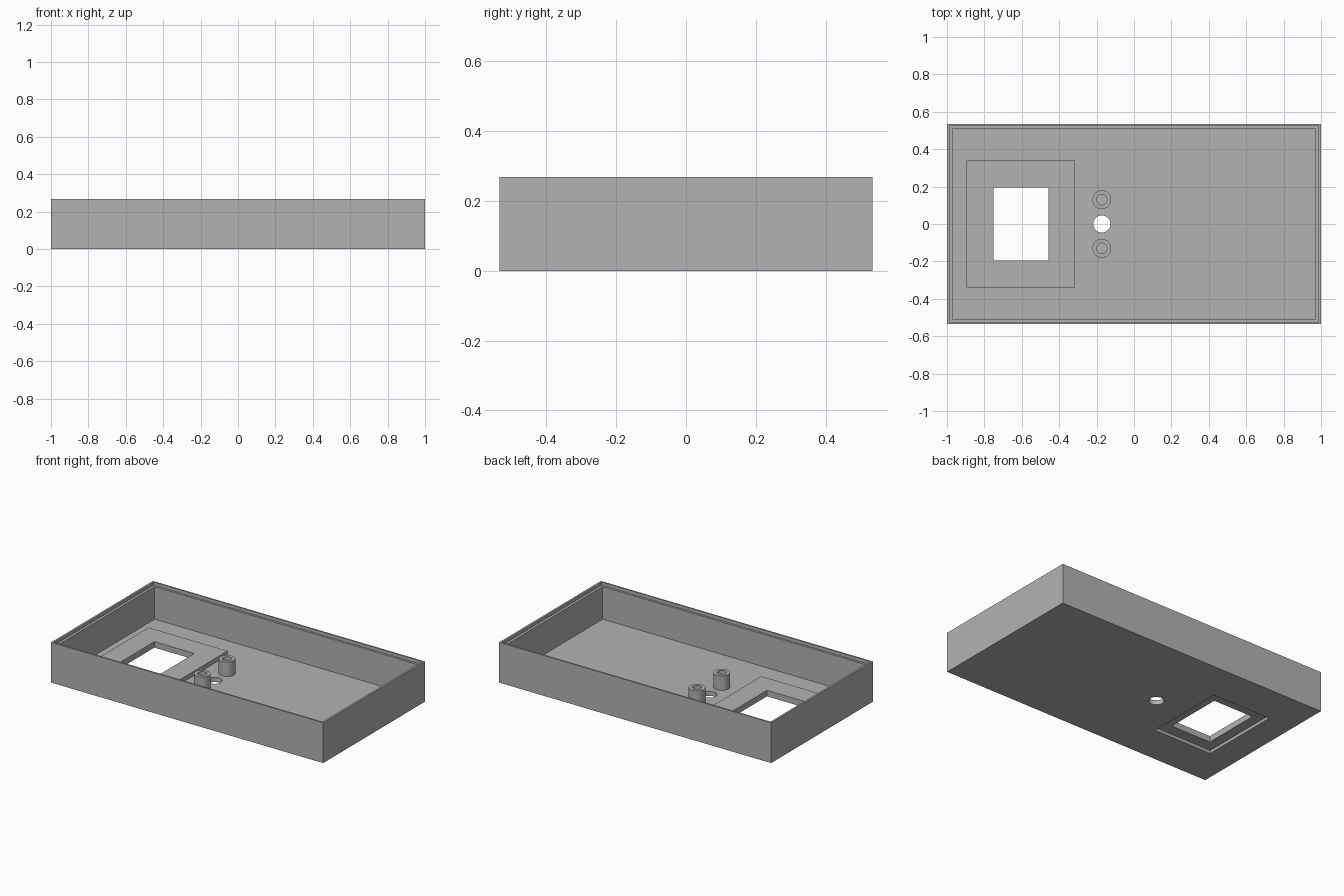
import bpy
import math

if "Cube" in bpy.data.objects:
    bpy.data.objects.remove(bpy.data.objects["Cube"], do_unlink=True)

# Main dimensions
HX, HY, HEIGHT = 1.0, 0.534, 0.268
WALL, RIM = 0.03, 0.013
FLOOR, LEDGE = 0.031, 0.247
FRAME_TOP, RECESS = 0.06, 0.02
WIN_X, POST_X, POST_Y, POST_TOP = -0.605, -0.172, 0.13, 0.127
OVER = 0.1  # how far cutters poke out

grey = bpy.data.materials.new("grey plastic")
grey.use_nodes = True
colour = (0.45, 0.45, 0.45, 1)
grey.diffuse_color = colour
grey.node_tree.nodes["Principled BSDF"].inputs["Base Color"].default_value = colour


def finish(name):
    ob = bpy.context.object
    ob.name = ob.data.name = name
    bpy.ops.object.transform_apply(location=True, rotation=True, scale=True)
    ob.data.materials.append(grey)
    return ob


def box(name, x, y, hx, hy, z0, z1):
    bpy.ops.mesh.primitive_cube_add(size=2, location=(x, y, (z0 + z1) / 2))
    bpy.context.object.scale = (hx, hy, (z1 - z0) / 2)
    return finish(name)


def cylinder(name, x, y, r, z0, z1):
    bpy.ops.mesh.primitive_cylinder_add(
        vertices=48, radius=r, depth=z1 - z0, location=(x, y, (z0 + z1) / 2))
    return finish(name)


def cut(target, cutter):
    """Subtract the cutter from the target, then discard it."""
    cutter.hide_render = True
    mod = target.modifiers.new("cut", 'BOOLEAN')
    mod.operation, mod.solver, mod.object = 'DIFFERENCE', 'EXACT', cutter
    bpy.ops.object.select_all(action='DESELECT')
    bpy.context.view_layer.objects.active = target
    target.select_set(True)
    bpy.ops.object.modifier_apply(modifier=mod.name)
    bpy.data.objects.remove(cutter, do_unlink=True)


def smooth(ob):
    bpy.ops.object.select_all(action='DESELECT')
    bpy.context.view_layer.objects.active = ob
    ob.select_set(True)
    bpy.ops.object.shade_smooth_by_angle(angle=math.radians(30))


def window_cutter():
    return box("window_cutter", WIN_X, 0, 0.147, 0.196, -OVER, FRAME_TOP + OVER)


# Open tray with a stepped rim for the lid
tray = box("tray", 0, 0, HX, HY, 0, HEIGHT)
cut(tray, box("cavity_cutter", 0, 0, HX - WALL, HY - WALL * 0.8, FLOOR, HEIGHT + OVER))
cut(tray, box("ledge_cutter", 0, 0, HX - RIM, HY - RIM * 0.8, LEDGE, HEIGHT + OVER))

# Window opening with a shallow recess underneath, and a round hole
cut(tray, box("recess_cutter", WIN_X, 0, 0.214, 0.272, -OVER, RECESS))
cut(tray, window_cutter())
cut(tray, cylinder("hole_cutter", POST_X, 0, 0.046, -OVER, FLOOR + OVER))
smooth(tray)

# Raised frame around the window
frame = box("window_frame", WIN_X, 0, 0.29, 0.34, FLOOR, FRAME_TOP)
cut(frame, window_cutter())

# Hollow mounting posts beside the hole
for name, side in (("front_post", -1), ("back_post", 1)):
    y = side * POST_Y
    post = cylinder(name, POST_X, y, 0.05, FLOOR, POST_TOP)
    cut(post, cylinder("bore_cutter", POST_X, y, 0.028, FLOOR - OVER, POST_TOP + OVER))
    smooth(post)
